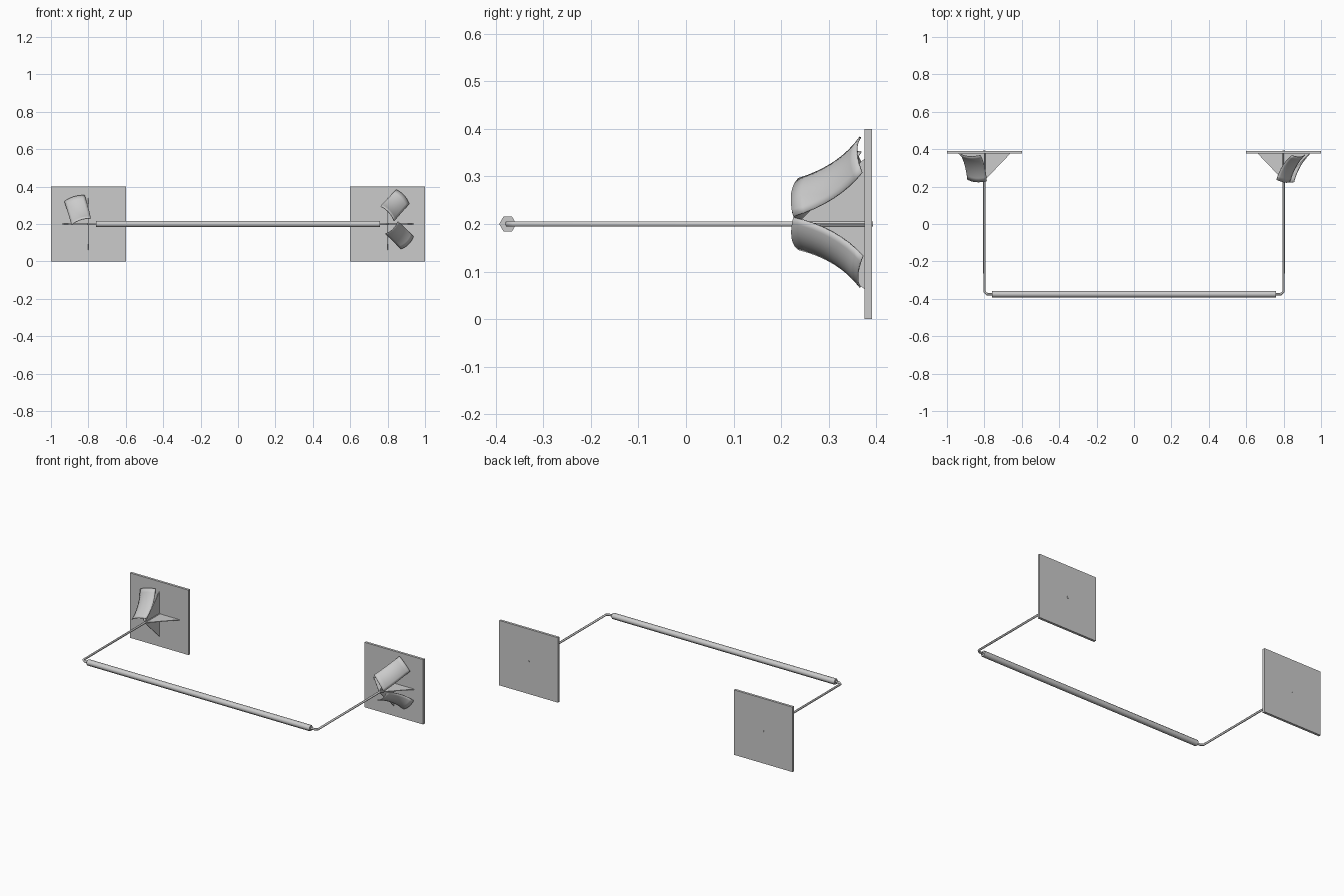
import bpy, bmesh
from math import pi
from mathutils import Vector

if "Cube" in bpy.data.objects:
    bpy.data.objects.remove(bpy.data.objects["Cube"])


def make_object(name, bm):
    bmesh.ops.recalc_face_normals(bm, faces=bm.faces)
    mesh = bpy.data.meshes.new(name)
    bm.to_mesh(mesh)
    bm.free()
    ob = bpy.data.objects.new(name, mesh)
    bpy.context.collection.objects.link(ob)
    return ob


def smooth(ob, angle=40):
    bpy.ops.object.select_all(action='DESELECT')
    ob.select_set(True)
    bpy.context.view_layer.objects.active = ob
    bpy.ops.object.shade_smooth_by_angle(angle=angle * pi / 180)


def rod(name, points, radius):
    # six-sided round rod along a bent path
    curve = bpy.data.curves.new(name, 'CURVE')
    curve.dimensions = '3D'
    curve.bevel_depth = radius
    curve.bevel_resolution = 1
    curve.use_fill_caps = True
    spline = curve.splines.new('POLY')
    spline.points.add(len(points) - 1)
    for p, co in zip(spline.points, points):
        p.co = (*co, 1)
    ob = bpy.data.objects.new(name, curve)
    bpy.context.collection.objects.link(ob)


def wall_plate(name, x):
    bpy.ops.mesh.primitive_cube_add(size=1, location=(x, 0.3835, 0.2))
    ob = bpy.context.object
    ob.name = name
    ob.scale = (0.4, 0.015, 0.4)


def fin(name, x, vertical):
    # thin triangular brace through the arm
    bm = bmesh.new()
    t = 0.002
    profile = ((-0.14, 0.378), (0.14, 0.378), (0, 0.232))
    layers = []
    for d in (-t, t):
        layers.append([bm.verts.new((x + d, y, 0.2 + w) if vertical
                                    else (x + w, y, 0.2 + d)) for w, y in profile])
    a, b = layers
    bm.faces.new(a)
    bm.faces.new(b)
    for i in range(3):
        j = (i + 1) % 3
        bm.faces.new((a[i], a[j], b[j], b[i]))
    make_object(name, bm)


def petal(name, near, far, bulge=0.014, sag=0.016, n=8):
    # curved sheet between a near and a far edge, arched across, dished along
    n0, n1, f0, f1 = (Vector(p) for p in (*near, *far))
    normal = (n1 - n0).cross(f0 - n0).normalized()
    if normal.y > 0:
        normal = -normal
    bm = bmesh.new()
    grid = []
    for i in range(n + 1):
        v = i / n
        row = []
        for j in range(n + 1):
            u = j / n
            p = n0.lerp(n1, u).lerp(f0.lerp(f1, u), v)
            p += normal * (bulge * 4 * u * (1 - u) - sag * 4 * v * (1 - v))
            row.append(bm.verts.new(p))
        grid.append(row)
    for i in range(n):
        for j in range(n):
            bm.faces.new((grid[i][j], grid[i][j + 1], grid[i + 1][j + 1], grid[i + 1][j]))
    ob = make_object(name, bm)
    mod = ob.modifiers.new("thickness", 'SOLIDIFY')
    mod.thickness = 0.004
    mod.offset = 0
    smooth(ob)


# plates, arms and braces on both sides
for side, s in (("left", -1), ("right", 1)):
    x = 0.8 * s
    wall_plate(side + "_wall_plate", x)
    rod(side + "_arm", [(x, 0.393, 0.2), (x, -0.362, 0.2),
                        (0.785 * s, -0.375, 0.2), (0.74 * s, -0.375, 0.2)], 0.0065)
    fin(side + "_vertical_brace", x, True)
    fin(side + "_horizontal_brace", x, False)

# rail
bpy.ops.mesh.primitive_cylinder_add(vertices=6, radius=0.018, depth=1.52,
                                    location=(0, -0.375, 0.2), rotation=(0, pi / 2, 0))
bpy.context.object.name = "rail"
smooth(bpy.context.object, 65)

# petals
petal("left_petal",
      ((-0.89, 0.238, 0.195), (-0.787, 0.23, 0.23)),
      ((-0.928, 0.374, 0.32), (-0.82, 0.368, 0.353)))
petal("right_upper_petal",
      ((0.762, 0.237, 0.295), (0.835, 0.226, 0.216)),
      ((0.845, 0.367, 0.383), (0.915, 0.37, 0.308)))
petal("right_lower_petal",
      ((0.855, 0.226, 0.214), (0.787, 0.237, 0.147)),
      ((0.938, 0.372, 0.133), (0.87, 0.367, 0.067)))
